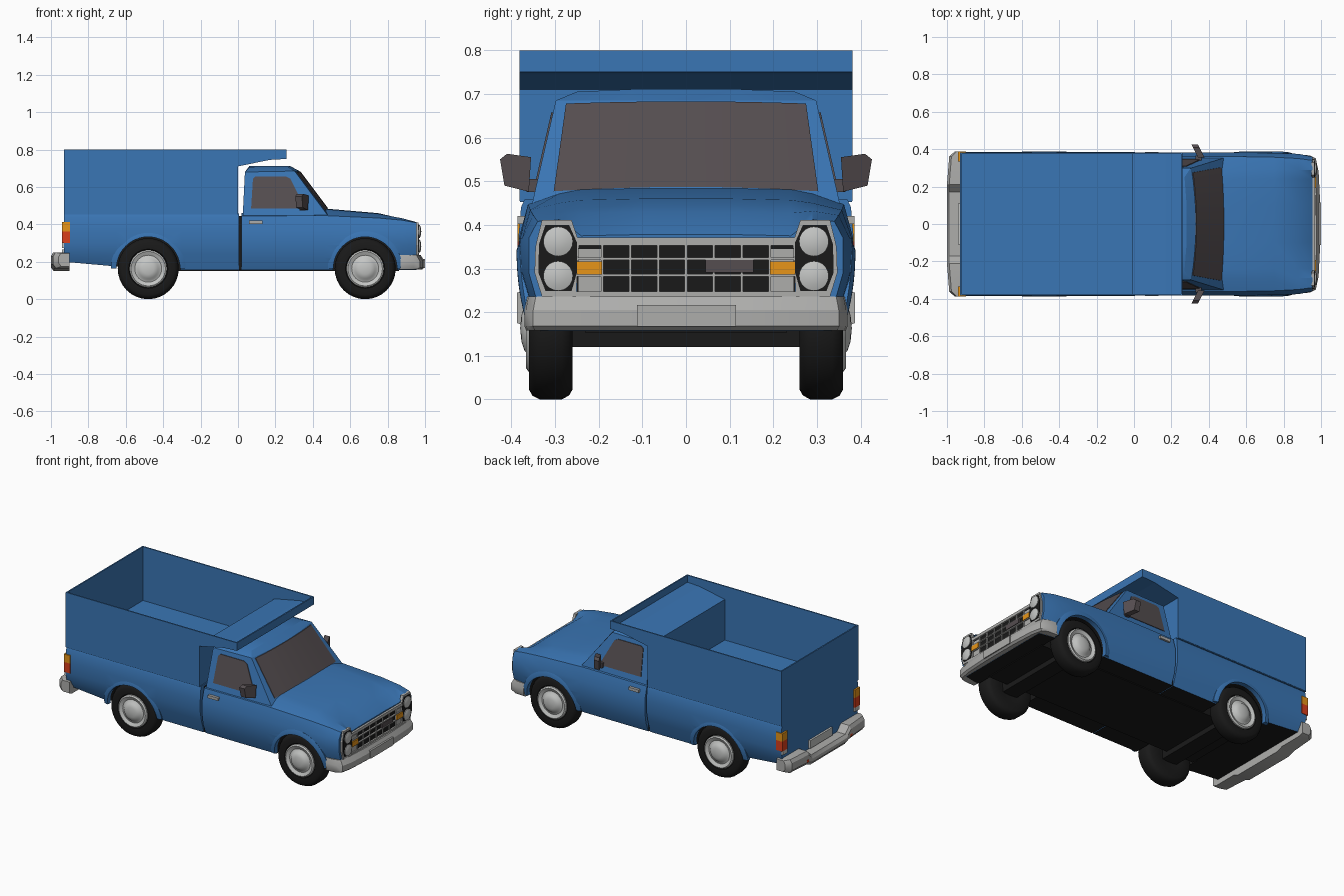
import bpy, bmesh, math
from mathutils import Vector

cube = bpy.data.objects.get("Cube")
if cube:
    bpy.data.objects.remove(cube, do_unlink=True)


def material(name, rgb):
    m = bpy.data.materials.new(name)
    m.use_nodes = True
    m.diffuse_color = (*rgb, 1)
    node = next(n for n in m.node_tree.nodes if n.type == 'BSDF_PRINCIPLED')
    node.inputs["Base Color"].default_value = (*rgb, 1)
    return m


BLUE = material("blue paint", (0.042, 0.18, 0.46))
BLACK = material("black rubber", (0.01, 0.01, 0.01))
GLASS = material("smoked glass", (0.09, 0.075, 0.08))
GREY = material("grey metal", (0.42, 0.42, 0.41))
LIGHT = material("light metal and lenses", (0.55, 0.56, 0.55))
AMBER = material("amber lens", (0.85, 0.32, 0.01))
RED = material("red lens", (0.7, 0.05, 0.012))
SIDES = ((-1, "near"), (1, "far"))


def finish(bm, name, *mats):
    bmesh.ops.recalc_face_normals(bm, faces=bm.faces)
    me = bpy.data.meshes.new(name)
    bm.to_mesh(me)
    bm.free()
    ob = bpy.data.objects.new(name, me)
    bpy.context.collection.objects.link(ob)
    for m in mats:
        me.materials.append(m)
    return ob


def select(ob):
    bpy.ops.object.select_all(action='DESELECT')
    ob.select_set(True)
    bpy.context.view_layer.objects.active = ob


def smooth(ob, angle=30):
    select(ob)
    bpy.ops.object.shade_smooth_by_angle(angle=math.radians(angle))
    return ob


def loft(name, rings, *mats):
    """Skin closed rings of points and cap both ends."""
    bm = bmesh.new()
    vs = [[bm.verts.new(p) for p in r] for r in rings]
    n = len(vs[0])
    for a, b in zip(vs, vs[1:]):
        for i in range(n):
            bm.faces.new((a[i], a[(i + 1) % n], b[(i + 1) % n], b[i]))
    bm.faces.new(vs[0])
    bm.faces.new(vs[-1])
    return finish(bm, name, *mats)


def hull(name, pts, mat):
    bm = bmesh.new()
    for p in pts:
        bm.verts.new(p)
    bmesh.ops.convex_hull(bm, input=bm.verts)
    bmesh.ops.dissolve_limit(bm, angle_limit=0.01, verts=bm.verts, edges=bm.edges)
    return finish(bm, name, mat)


def box(name, x, y, z, mat):
    return hull(name, [(a, b, c) for a in x for b in y for c in z], mat)


def panel_x(name, yz, x0, x1, mat):
    return loft(name, [[(x, y, z) for y, z in yz] for x in (x0, x1)], mat)


def panel_y(name, xz, y0, y1, mat):
    return loft(name, [[(x, y, z) for x, z in xz] for y in (y0, y1)], mat)


def lathe(name, profile, centre, axis, mat, steps=32):
    """Spin (radius, offset) points around an axis through the centre."""
    bm = bmesh.new()
    axis, c = Vector(axis), Vector(centre)
    vs = [bm.verts.new(c + axis * o + Vector((0, 0, r))) for r, o in profile]
    es = [bm.edges.new(e) for e in zip(vs, vs[1:])]
    bmesh.ops.spin(bm, geom=vs + es, cent=c, axis=axis, angle=math.tau, steps=steps)
    bmesh.ops.remove_doubles(bm, verts=bm.verts, dist=0.0002)
    return smooth(finish(bm, name, mat), 40)


def mirrored(x, half):
    return [(x, y, z) for y, z in half] + [(x, -y, z) for y, z in reversed(half)]


WHEEL_X, WHEEL_Z, ARCH = (-0.48, 0.68), 0.163, 0.172


def cut_arches(ob, x):
    """Black underside, then wheel wells cut from both flanks."""
    for f in ob.data.polygons:
        f.material_index = 1 if f.normal.z < -0.7 else 0
    for s, tag in SIDES:
        ring = [(x + ARCH * math.cos(a), WHEEL_Z + ARCH * math.sin(a))
                for a in (math.tau * i / 40 for i in range(40))]
        cutter = loft("arch_cutter", [[(px, s * y, pz) for px, pz in ring] for y in (0.23, 0.5)], BLUE, BLACK)
        cutter.hide_render = True
        for f in cutter.data.polygons:
            f.material_index = 1
        mod = ob.modifiers.new("arch", 'BOOLEAN')
        mod.object, mod.operation, mod.solver = cutter, 'DIFFERENCE', 'EXACT'
        select(ob)
        bpy.ops.object.modifier_apply(modifier=mod.name)
        bpy.data.objects.remove(cutter, do_unlink=True)
    smooth(ob)


# Lower cab, wings and bonnet
rings = []
for x, low, w, ws, zs, zi, zc in ((0.018, 0.372, 0.383, 0.362, 0.445, 0.46, 0.46),
                                  (0.46, 0.372, 0.383, 0.362, 0.447, 0.472, 0.485),
                                  (0.75, 0.367, 0.38, 0.357, 0.434, 0.45, 0.46),
                                  (0.88, 0.355, 0.375, 0.35, 0.422, 0.432, 0.43),
                                  (0.955, 0.34, 0.36, 0.34, 0.408, 0.412, 0.378)):
    rings.append(mirrored(x, [(low - 0.025, 0.157), (low, 0.22), (w, 0.29), (w, 0.37),
                              (ws, zs), (0.29, zi), (0.24, zc - 0.003), (0.1, zc)]))
cut_arches(loft("cab_body", rings, BLUE, BLACK), WHEEL_X[1])

# Load bed flanks
rings = [mirrored(x, [(0.346, zb), (0.372, 0.24), (0.384, 0.3), (0.384, 0.37), (0.378, 0.44), (0.37, 0.458)])
         for x, zb in ((-0.93, 0.2), (-0.65, 0.175), (-0.3, 0.157), (0.006, 0.157))]
cut_arches(loft("bed_body", rings, BLUE, BLACK), WHEEL_X[0])
box("cab_bed_gap", (0, 0.03), (-0.345, 0.345), (0.16, 0.445), BLACK)

# Cab upper part and its glass
def flank(z):
    return 0.35 - (z - 0.46) * 0.23


def screen(y, z):
    k = (z - 0.475) / 0.203
    bow = 1 - (y / flank(z)) ** 2
    return (0.46 + 0.026 * bow) * (1 - k) + (0.308 + 0.026 * bow) * k


COLS = [i / 4 for i in range(-4, 5)]
pts = [(screen(t * flank(z), z), t * flank(z), z) for t in COLS for z in (0.45, 0.685)]
for s in (-1, 1):
    pts += [(0.025, s * flank(0.44), 0.44), (0.037, s * flank(0.68), 0.68),
            (0.06, s * 0.25, 0.705), (0.27, s * 0.25, 0.705), (0.06, s * 0.12, 0.711), (0.28, s * 0.12, 0.711)]
smooth(hull("cab_roof_and_pillars", pts, BLUE), 20)

rings = []
for t in COLS:
    lo, hi = (t * 0.303, 0.487 - 0.01 * t * t), (t * 0.275, 0.683 - 0.005 * t * t)
    rings.append([(screen(y, z) + d, y, z) for (y, z), d in ((lo, 0.004), (hi, 0.004), (hi, -0.004), (lo, -0.004))])
smooth(loft("windscreen", rings, GLASS))

window = ((0.07, 0.485), (0.08, 0.645), (0.095, 0.657), (0.255, 0.657), (0.28, 0.645), (0.36, 0.485))
for s, tag in SIDES:
    loft("side_window_" + tag, [[(x, s * (flank(z) + d), z) for x, z in window] for d in (0.004, -0.004)], GLASS)
    box("door_handle_" + tag, (0.06, 0.13), (s * 0.36, s * 0.386), (0.402, 0.42), GREY)
    # Door mirror
    outline = ((0.355, 0.555), (0.41, 0.563), (0.426, 0.55), (0.416, 0.49), (0.36, 0.476))
    hull("mirror_" + tag, [(0.357 - (y - 0.355) * 0.5 + d, s * y, z)
                           for y, z in outline for d in (-0.015, 0.02)], GLASS)
    box("mirror_arm_" + tag, (0.33, 0.36), (s * 0.33, s * 0.365), (0.475, 0.505), GLASS)

# Open cargo box with an overhang above the cab
side = ((-0.93, 0.455), (0, 0.455), (0, 0.71), (0.17, 0.745), (0.26, 0.75), (0.26, 0.8), (-0.93, 0.8))
for s, tag in SIDES:
    panel_y("box_side_" + tag, side, s * 0.374, s * 0.382, BLUE)
W = (-0.38, 0.38)
box("box_rear_wall", (-0.93, -0.922), W, (0.455, 0.8), BLUE)
box("box_front_wall", (-0.008, 0), W, (0.455, 0.71), BLUE)
box("box_floor", (-0.93, 0), W, (0.452, 0.462), BLUE)
box("overhang_lip", (0.252, 0.26), W, (0.75, 0.8), BLUE)
panel_y("overhang_floor", ((-0.008, 0.71), (0, 0.71), (0.17, 0.745), (0.26, 0.75),
                           (0.26, 0.756), (0.168, 0.752), (-0.008, 0.717)), *W, BLUE)

# Wheels, arch lips and axles
tyre = ((0.095, 0.03), (0.105, 0.048), (0.14, 0.05), (0.154, 0.042), (0.163, 0.025),
        (0.163, -0.025), (0.154, -0.042), (0.14, -0.05), (0.08, -0.05), (0, -0.03))
hub = ((0.1, 0.04), (0.1, 0.05), (0.092, 0.056), (0.072, 0.046), (0.06, 0.05), (0.052, 0.06), (0.03, 0.067), (0, 0.07))
for x, end in zip(WHEEL_X, ("tail", "nose")):
    for s, tag in SIDES:
        c = (x, s * 0.31, WHEEL_Z)
        lathe(f"{end}_tyre_{tag}", tyre, c, (0, s, 0), BLACK)
        lathe(f"{end}_hubcap_{tag}", hub, c, (0, s, 0), LIGHT)
        rings = []
        for i in range(25):
            a = math.pi * i / 24
            tuck = 0.026 * (1 - math.sin(a)) ** 2
            rings.append([(x + r * math.cos(a), s * (y - tuck), WHEEL_Z + r * math.sin(a))
                          for r, y in ((0.17, 0.36), (0.17, 0.388), (0.18, 0.388), (0.2, 0.381), (0.2, 0.36))])
        smooth(loft(f"{end}_arch_lip_{tag}", rings, BLUE))
    box(end + "_axle", (x - 0.05, x + 0.05), (-0.27, 0.27), (0.12, 0.18), BLACK)
box("chassis", (-0.62, 0.86), (-0.23, 0.23), (0.152, 0.2), BLACK)

# Nose bumper, wrapped around the corners
plan = [(0.87, 0.37), (0.94, 0.367), (0.972, 0.35), (0.987, 0.28), (0.995, 0.12)]
rings = []
for z, d in ((0.158, 0.012), (0.168, 0), (0.205, 0), (0.236, 0.018)):
    outer = [(x - d, y - d / 3, z) for x, y in plan]
    rings.append(outer + [(x, -y, z) for x, y, z in reversed(outer)])
smooth(loft("nose_bumper", rings, GREY))
box("nose_number_plate", (0.985, 1.0), (-0.112, 0.114), (0.167, 0.216), GREY)

# Tail bumper with a dropped step in the middle
half = ((0.387, -0.96, 0.175, 0.245), (0.36, -0.988, 0.165, 0.25), (0.21, -1.0, 0.165, 0.25), (0.17, -1.0, 0.15, 0.21))
rings = [[(-0.9, y, lo), (xo + 0.015, y, lo), (xo, y, lo + 0.02), (xo, y, hi - 0.02), (xo + 0.012, y, hi), (-0.9, y, hi)]
         for y, xo, lo, hi in half + tuple((-y, *r) for y, *r in reversed(half))]
smooth(loft("tail_bumper", rings, GREY))
box("tail_number_plate", (-0.942, -0.93), (-0.11, 0.11), (0.215, 0.265), LIGHT)

# Grille
box("grille_back", (0.94, 0.958), (-0.25, 0.25), (0.235, 0.368), BLACK)
for i, (z, h) in enumerate(((0.24, 0.007), (0.285, 0.003), (0.322, 0.003), (0.362, 0.009))):
    box(f"grille_bar_{i}", (0.95, 0.968), (-0.252, 0.252), (z - h, z + h), GREY)
for i in range(-3, 4):
    box(f"grille_post_{i + 3}", (0.95, 0.965), (i * 0.064 - 0.003, i * 0.064 + 0.003), (0.24, 0.36), GREY)
box("grille_plate", (0.95, 0.97), (0.045, 0.155), (0.291, 0.32), GLASS)

# Headlamps, indicators and tail lamps
surround = ((0.252, 0.236), (0.33, 0.236), (0.347, 0.29), (0.345, 0.35), (0.33, 0.411), (0.262, 0.411), (0.245, 0.36))
recess = ((0.262, 0.249), (0.322, 0.249), (0.338, 0.29), (0.337, 0.355), (0.322, 0.4), (0.268, 0.4), (0.25, 0.36), (0.25, 0.29))
for s, tag in SIDES:
    panel_x("headlamp_surround_" + tag, [(s * y, z) for y, z in surround], 0.948, 0.966, GREY)
    panel_x("headlamp_recess_" + tag, [(s * y, z) for y, z in recess], 0.95, 0.969, BLACK)
    for z, pos in ((0.283, "lower"), (0.362, "upper")):
        lathe(f"headlamp_{pos}_{tag}", ((0.034, 0), (0.034, 0.008), (0.02, 0.013), (0, 0.015)),
              (0.965, s * 0.293, z), (1, 0, 0), LIGHT, 20)
    box("indicator_panel_" + tag, (0.95, 0.961), (s * 0.192, s * 0.246), (0.245, 0.345), GREY)
    box("indicator_" + tag, (0.95, 0.972), (s * 0.192, s * 0.25), (0.286, 0.316), AMBER)
    for name, z, m in (("amber", (0.362, 0.412), AMBER), ("red", (0.3, 0.362), RED)):
        box(f"tail_lamp_{name}_{tag}", (-0.94, -0.897), (s * 0.335, s * 0.3865), z, m)
    box("reverse_lamp_" + tag, (-0.94, -0.925), (s * 0.335, s * 0.378), (0.275, 0.3), LIGHT)
    box("bumper_reflector_" + tag, (-1.0, -0.985), (s * 0.2, s * 0.225), (0.185, 0.2), RED)
